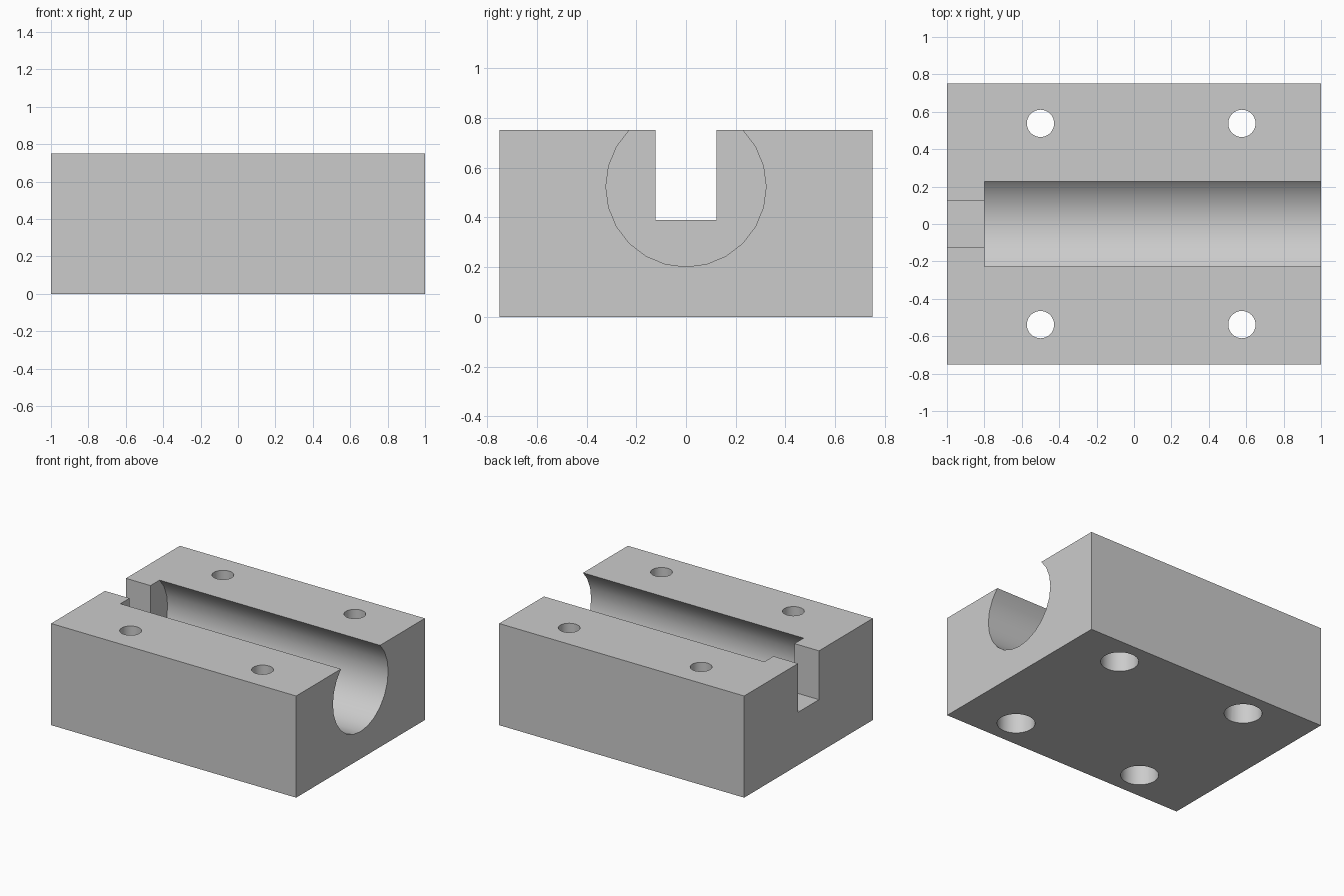
import bpy
from math import pi, radians

cube = bpy.data.objects.get("Cube")
if cube:
    bpy.data.objects.remove(cube, do_unlink=True)

LENGTH, WIDTH, HEIGHT = 2.0, 1.5, 0.75

grey = bpy.data.materials.new("light grey")
grey.use_nodes = True
colour = (0.6, 0.6, 0.6, 1)
grey.diffuse_color = colour
grey.node_tree.nodes["Principled BSDF"].inputs["Base Color"].default_value = colour


def box(name, low, high):
    """Axis-aligned box between two corners."""
    centre = [(a + b) / 2 for a, b in zip(low, high)]
    bpy.ops.mesh.primitive_cube_add(size=1, location=centre)
    ob = bpy.context.object
    ob.name = name
    ob.scale = [b - a for a, b in zip(low, high)]
    bpy.ops.object.transform_apply(location=True, rotation=False, scale=True)
    return ob


def cylinder(name, radius, depth, centre, sides, tilt=0):
    bpy.ops.mesh.primitive_cylinder_add(
        vertices=sides, radius=radius, depth=depth, location=centre, rotation=(0, tilt, 0))
    ob = bpy.context.object
    ob.name = name
    return ob


# Solid block
block = box("bearing_block", (-LENGTH / 2, -WIDTH / 2, 0), (LENGTH / 2, WIDTH / 2, HEIGHT))
block.data.materials.append(grey)

# Long round bore, open at the top and the left end
bore_start, bore_end = -0.8, 1.1
cutters = [cylinder("bore_cutter", 0.322, bore_end - bore_start,
                    ((bore_start + bore_end) / 2, 0, 0.523), 24, pi / 2)]

# Narrow slot through the end wall
cutters.append(box("slot_cutter", (-1.1, -0.122, 0.39), (-0.7, 0.122, 0.9)))

# Bolt holes, counterbored from below
counterbore = 0.3
for x in (-0.5, 0.577):
    for y in (-0.538, 0.538):
        cutters.append(cylinder("bolt_hole_cutter", 0.073, 1, (x, y, HEIGHT / 2), 32))
        cutters.append(cylinder("counterbore_cutter", 0.127, 2 * counterbore, (x, y, 0), 32))

# Cut everything out of the block, then discard the cutters
bpy.ops.object.select_all(action="DESELECT")
block.select_set(True)
bpy.context.view_layer.objects.active = block
for cutter in cutters:
    mod = block.modifiers.new(cutter.name, "BOOLEAN")
    mod.operation = "DIFFERENCE"
    mod.solver = "EXACT"
    mod.object = cutter
    bpy.ops.object.modifier_apply(modifier=mod.name)
    bpy.data.objects.remove(cutter, do_unlink=True)

bpy.ops.object.shade_smooth_by_angle(angle=radians(30))
